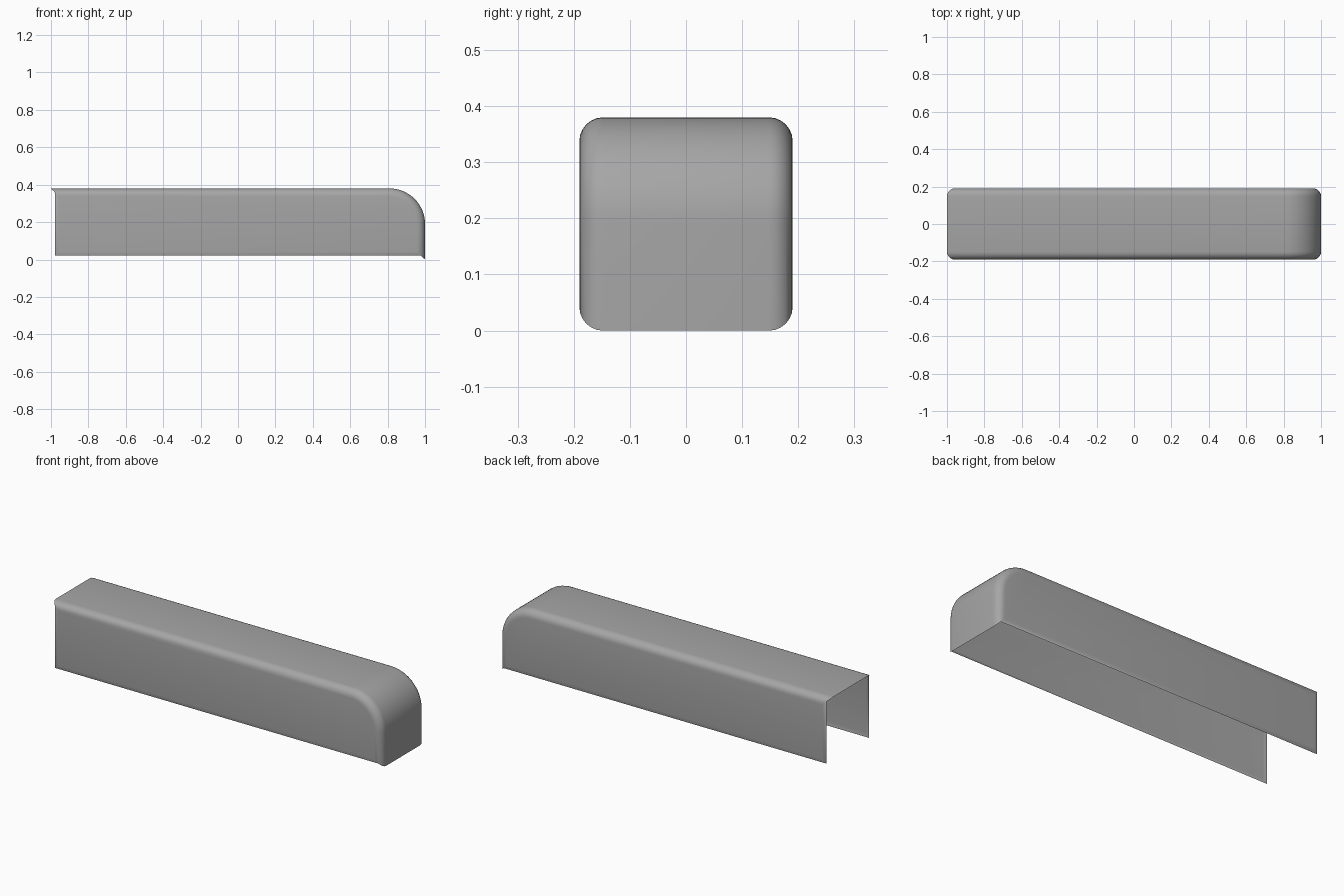
import bpy, bmesh, math

cube = bpy.data.objects.get("Cube")
if cube:
    bpy.data.objects.remove(cube, do_unlink=True)

HALF_LENGTH, HALF_WIDTH, HEIGHT = 1.0, 0.19, 0.38
NOSE_RADIUS, EDGE_RADIUS = 0.19, 0.042
NOSE_STEPS, EDGE_STEPS = 16, 6

grey = bpy.data.materials.new("mid_grey")
grey.use_nodes = True
colour = (0.38, 0.38, 0.38, 1)
grey.diffuse_color = colour
grey.node_tree.nodes["Principled BSDF"].inputs["Base Color"].default_value = colour

# Side outline: square corners except the rounded nose at +x
outline = [(-HALF_LENGTH, 0), (HALF_LENGTH, 0)]
for i in range(NOSE_STEPS + 1):
    a = math.pi / 2 * i / NOSE_STEPS
    outline.append((HALF_LENGTH - NOSE_RADIUS * (1 - math.cos(a)),
                    HEIGHT - NOSE_RADIUS * (1 - math.sin(a))))
outline.append((-HALF_LENGTH, HEIGHT))

# Solid block from the outline
bm = bmesh.new()
side = bm.faces.new([bm.verts.new((x, -HALF_WIDTH, z)) for x, z in outline])
extruded = bmesh.ops.extrude_face_region(bm, geom=[side], use_keep_orig=True)
moved = [v for v in extruded["geom"] if isinstance(v, bmesh.types.BMVert)]
bmesh.ops.translate(bm, verts=moved, vec=(0, 2 * HALF_WIDTH, 0))
bmesh.ops.recalc_face_normals(bm, faces=bm.faces)

# Round the rim of both side walls
rim = [e for e in bm.edges if abs(e.verts[0].co.y - e.verts[1].co.y) < 1e-5]
bmesh.ops.bevel(bm, geom=rim, offset=EDGE_RADIUS, offset_type='OFFSET',
                segments=EDGE_STEPS, profile=0.5, affect='EDGES')
bm.normal_update()

# Open the bottom and the -x end, keeping the slight inward curl of the walls
opened = [f for f in bm.faces if f.normal.x < -0.5 or f.normal.z < -0.5]
bmesh.ops.delete(bm, geom=opened, context='FACES')

mesh = bpy.data.meshes.new("cover_shell")
bm.to_mesh(mesh)
bm.free()
mesh.materials.append(grey)
shell = bpy.data.objects.new("cover_shell", mesh)
bpy.context.collection.objects.link(shell)

bpy.ops.object.select_all(action='DESELECT')
shell.select_set(True)
bpy.context.view_layer.objects.active = shell
bpy.ops.object.shade_smooth_by_angle(angle=math.radians(40))
